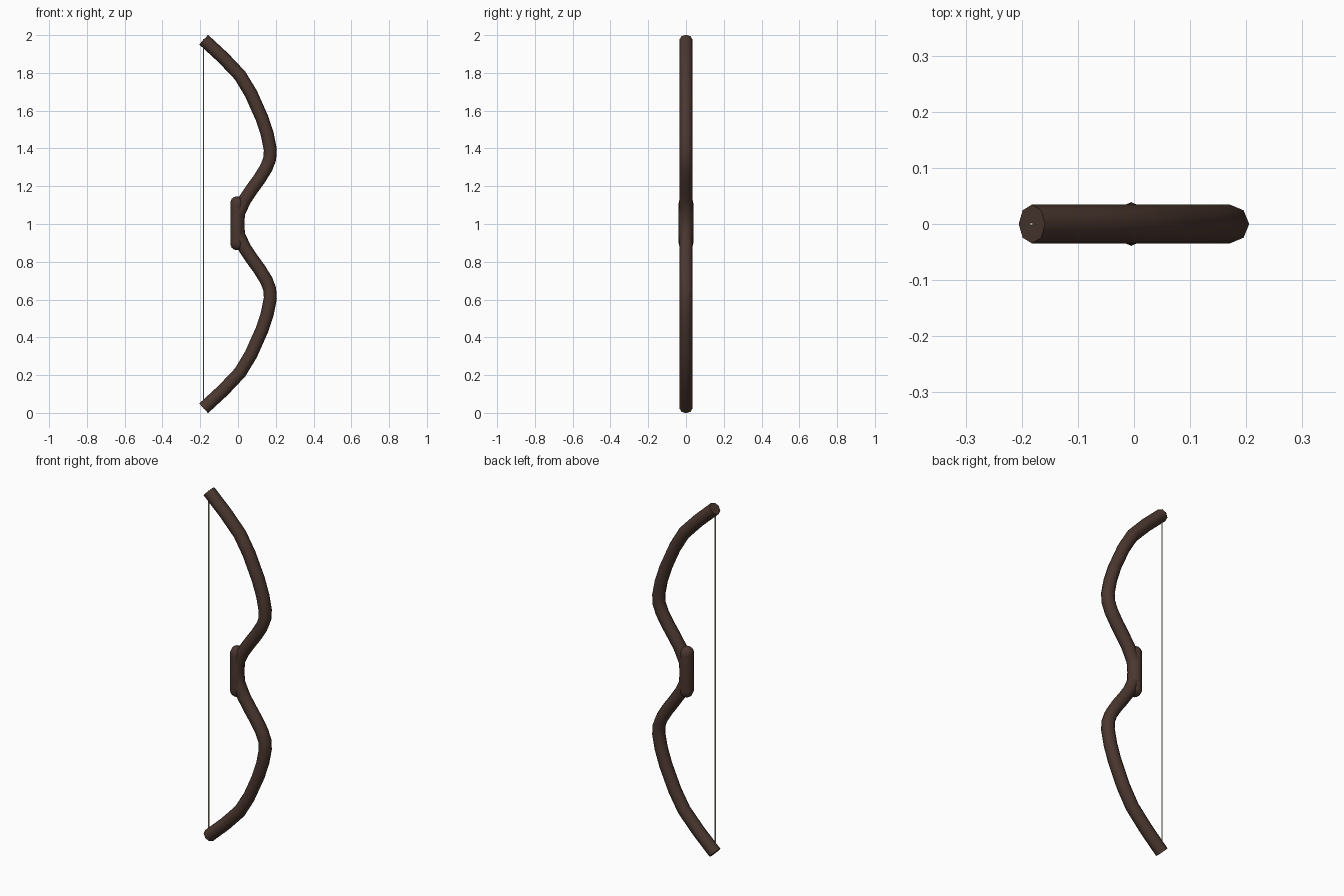
import bpy, bmesh, math
from mathutils import Vector

if "Cube" in bpy.data.objects:
    bpy.data.objects.remove(bpy.data.objects["Cube"])


def material(name, rgb):
    m = bpy.data.materials.new(name)
    m.diffuse_color = (*rgb, 1)
    m.use_nodes = True
    m.node_tree.nodes["Principled BSDF"].inputs["Base Color"].default_value = m.diffuse_color
    return m


wood = material("dark_wood", (0.07, 0.038, 0.029))
cord = material("cord", (0.5, 0.44, 0.33))


def sweep(name, path, mat, sides=8, y_scale=1.0):
    """Capped tube along (x, z, radius) points lying in the xz plane."""
    bm = bmesh.new()
    pts = [Vector((x, 0, z)) for x, z, r in path]
    rings = []
    for i, p in enumerate(pts):
        t = (pts[min(i + 1, len(pts) - 1)] - pts[max(i - 1, 0)]).normalized()
        side = Vector((t.z, 0, -t.x))
        ring = []
        for k in range(sides):
            a = 2 * math.pi * k / sides
            off = side * math.cos(a) + Vector((0, math.sin(a) * y_scale, 0))
            ring.append(bm.verts.new(p + off * path[i][2]))
        rings.append(ring)
    for a, b in zip(rings, rings[1:]):
        for k in range(sides):
            n = (k + 1) % sides
            bm.faces.new((a[k], a[n], b[n], b[k]))
    bm.faces.new(rings[0])
    bm.faces.new(rings[-1])
    bmesh.ops.recalc_face_normals(bm, faces=bm.faces)
    me = bpy.data.meshes.new(name)
    bm.to_mesh(me)
    bm.free()
    me.materials.append(mat)
    ob = bpy.data.objects.new(name, me)
    bpy.context.collection.objects.link(ob)
    bpy.ops.object.select_all(action='DESELECT')
    ob.select_set(True)
    bpy.context.view_layer.objects.active = ob
    bpy.ops.object.shade_smooth_by_angle(angle=math.radians(50))
    return ob


# Recurved limbs: upper half from grip to tip, mirrored about z = 1
half = [(0.004, 1.06), (0.037, 1.13), (0.074, 1.185), (0.112, 1.237),
        (0.150, 1.298), (0.168, 1.345), (0.171, 1.394), (0.155, 1.475),
        (0.127, 1.56), (0.069, 1.69), (0.012, 1.785), (-0.078, 1.88),
        (-0.182, 1.976)]
lower = [(x, 2 - z) for x, z in reversed(half)]
limbs = [(x, z, 0.0345) for x, z in lower + [(-0.001, 1.0)] + half]
sweep("limbs", limbs, wood)

# Grip with rounded ends
end = [(0.138, 0.018), (0.130, 0.028), (0.115, 0.035), (0.10, 0.036)]
grip = [(-0.005, 1.004 - h, r) for h, r in end]
grip += [(-0.005, 1.004 + h, r) for h, r in reversed(end)]
grip = [(-0.005, 0.863, 0.008)] + grip + [(-0.005, 1.145, 0.008)]
sweep("grip", grip, wood, y_scale=1.08)

# Bow string running tip to tip
sweep("string", [(-0.183, 0.022, 0.003), (-0.183, 1.98, 0.003)], cord)
